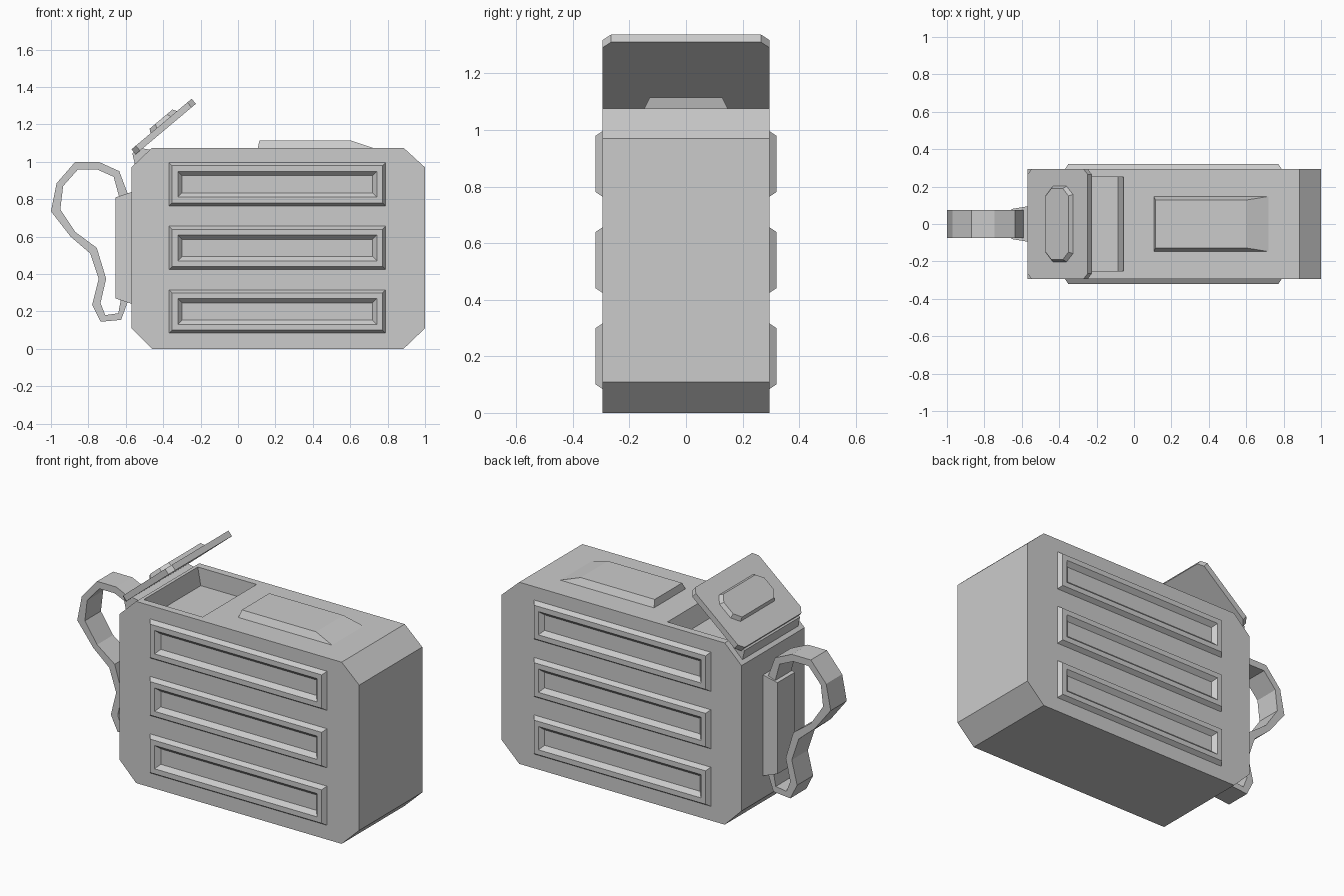
import bpy, bmesh
from math import radians
from mathutils import Matrix, Vector

if "Cube" in bpy.data.objects:
    bpy.data.objects.remove(bpy.data.objects["Cube"])


def finish(name, bm):
    bmesh.ops.recalc_face_normals(bm, faces=bm.faces)
    me = bpy.data.meshes.new(name)
    bm.to_mesh(me)
    bm.free()
    ob = bpy.data.objects.new(name, me)
    bpy.context.collection.objects.link(ob)
    return ob


def loft(name, rings, caps=True, matrix=None):
    """Join successive point rings of equal length with quads."""
    bm = bmesh.new()
    loops = [[bm.verts.new(p) for p in r] for r in rings]
    n = len(loops[0])
    for a, b in zip(loops, loops[1:]):
        for i in range(n):
            j = (i + 1) % n
            bm.faces.new((a[i], a[j], b[j], b[i]))
    if caps:
        bm.faces.new(loops[0][::-1])
        bm.faces.new(loops[-1])
    if matrix:
        bm.transform(matrix)
    return finish(name, bm)


def prism(name, profile, half):
    """Extrude an x-z profile symmetrically along y."""
    return loft(name, [[(x, y, z) for x, z in profile] for y in (-half, half)])


def octagon(x0, x1, y0, y1, z, c):
    return [(x0 + c, y0, z), (x1 - c, y0, z), (x1, y0 + c, z), (x1, y1 - c, z),
            (x1 - c, y1, z), (x0 + c, y1, z), (x0, y1 - c, z), (x0, y0 + c, z)]


def rect(x0, x1, y0, y1, z):
    return [(x0, y0, z), (x1, y0, z), (x1, y1, z), (x0, y1, z)]


# body with chamfered ends
body = prism("body", [(-.46, 0), (.885, 0), (1, .11), (1, .97), (.885, 1.075),
                      (-.46, 1.075), (-.57, .97), (-.57, .11)], .295)

# opening under the lid
cutter = prism("opening_cutter", [(-.42, .97), (-.085, .97), (-.055, 1.075), (-.026, 1.18),
                                  (-.46, 1.18), (-.44, 1.075)], .252)
cutter.hide_render = True
cutter.hide_viewport = True
cut = body.modifiers.new("opening", 'BOOLEAN')
cut.operation = 'DIFFERENCE'
cut.solver = 'EXACT'
cut.object = cutter

# raised frames on front and back
for row, zc in enumerate((.2, .54, .88)):
    rings = []
    for inset, y in ((0, -.293), (.018, -.32), (.048, -.32), (.073, -.293)):
        w, h = .58 - inset, .117 - inset
        rings.append([(.21 + sx * w, y, zc + sz * h)
                      for sx, sz in ((-1, -1), (1, -1), (1, 1), (-1, 1))])
    frame = loft(f"side_frame_{row + 1}", rings, caps=False)
    mir = frame.modifiers.new("back", 'MIRROR')
    mir.use_axis = (False, True, False)

# raised pad on top
loft("top_pad", [rect(.105, .735, -.15, .15, 1.07), rect(.115, .60, -.128, .128, 1.115)])

# lid tilted open, with its raised panel
tilt = Matrix.Translation(Vector((-.547, 0, 1.04))) @ Matrix.Rotation(radians(-40), 4, 'Y')
loft("lid", [octagon(0, .42, -.295, .295, z, .03) for z in (0, .035)], matrix=tilt)
loft("lid_panel", [octagon(.13, .32, -.205, .205, .03, .045),
                   octagon(.145, .305, -.19, .19, .057, .04)], matrix=tilt)

# hinge strip between lid and body
prism("hinge", [(-.565, 1.045), (-.53, 1.075), (-.47, 1.065), (-.49, 1.03), (-.55, .98)], .26)

# mounting block on the left end
bm_rings = [[(x, -y, z0), (x, y, z0), (x, y, z1), (x, -y, z1)]
            for x, y, z0, z1 in ((-.565, .095, .24, .84), (-.655, .08, .27, .81))]
loft("handle_mount", bm_rings)

# strap handle: outer and inner outlines joined into a flat band
outer = [(-.59, .83), (-.635, .95), (-.745, 1), (-.87, 1), (-.97, .885), (-1, .735), (-.895, .6),
         (-.79, .51), (-.745, .375), (-.78, .235), (-.735, .145), (-.625, .155), (-.59, .25)]
inner = [(-.635, .81), (-.665, .92), (-.755, .96), (-.855, .96), (-.935, .87), (-.95, .745),
         (-.87, .625), (-.755, .54), (-.705, .375), (-.735, .245), (-.71, .18), (-.64, .19),
         (-.625, .27)]
loft("handle", [[(a[0], -.075, a[1]), (a[0], .075, a[1]), (b[0], .075, b[1]), (b[0], -.075, b[1])]
                for a, b in zip(outer, inner)])
